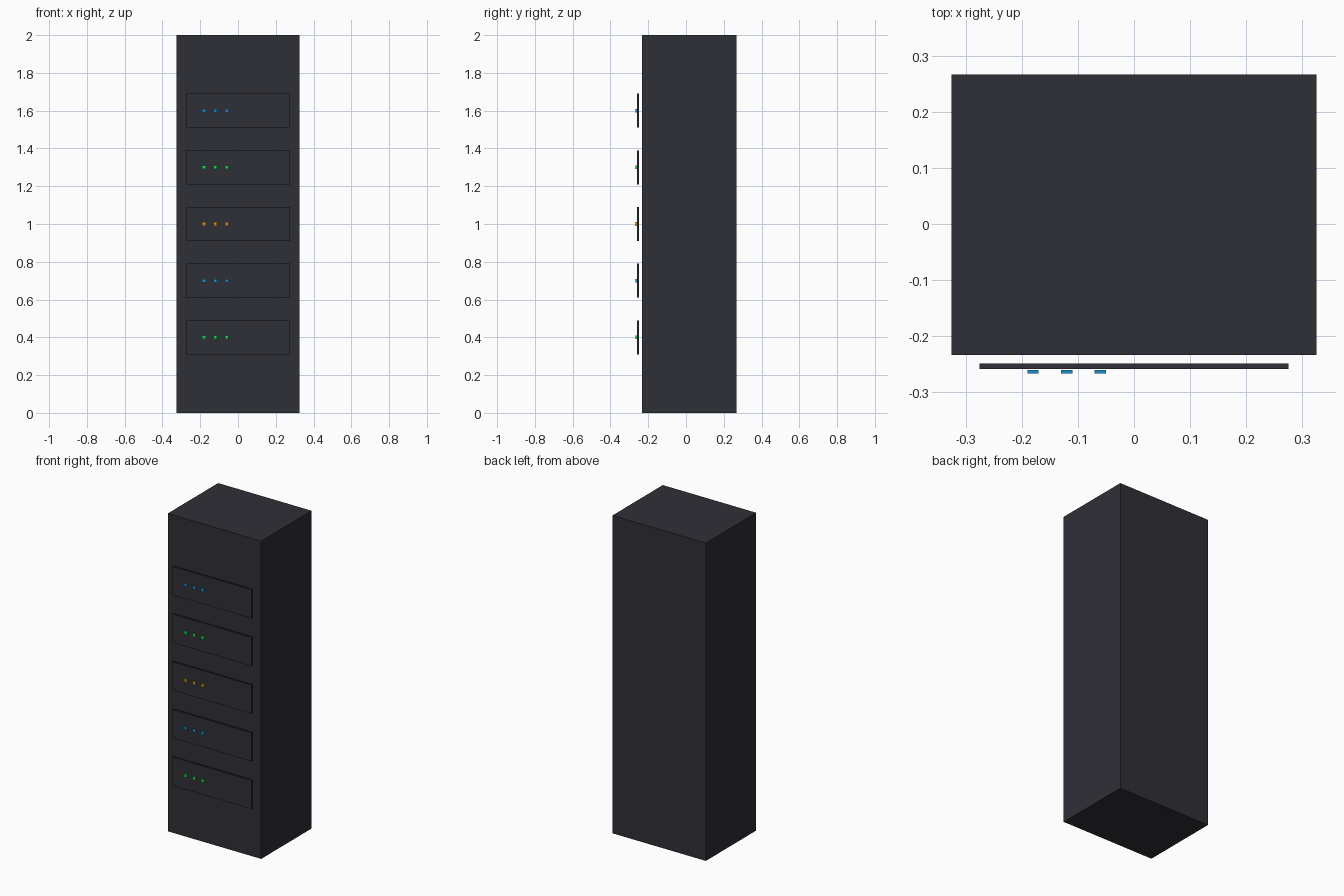
import bpy

if "Cube" in bpy.data.objects:
    bpy.data.objects.remove(bpy.data.objects["Cube"])


def material(name, rgb):
    mat = bpy.data.materials.new(name)
    mat.diffuse_color = (*rgb, 1)
    mat.use_nodes = True
    mat.node_tree.nodes["Principled BSDF"].inputs["Base Color"].default_value = mat.diffuse_color
    return mat


def box(name, centre, size, mat):
    bpy.ops.mesh.primitive_cube_add(size=1, location=centre)
    ob = bpy.context.object
    ob.name = name
    ob.scale = size
    bpy.ops.object.transform_apply(location=False, rotation=False, scale=True)
    ob.data.materials.append(mat)
    return ob


dark = material("dark_metal", (0.028, 0.028, 0.038))
green = material("green_light", (0.01, 0.70, 0.07))
blue = material("blue_light", (0.01, 0.28, 0.68))
amber = material("amber_light", (0.62, 0.30, 0.01))

# Cabinet body
y0 = 0.0165
box("cabinet", (0, y0, 1), (0.65, 0.5, 2), dark)

# Floating front panels, each with three indicator lights, bottom to top
for i, colour in enumerate((green, blue, amber, green, blue)):
    z = 0.4 + 0.3 * i
    box(f"front_panel_{i + 1}", (0, y0 - 0.27, z), (0.55, 0.01, 0.18), dark)
    for j in range(3):
        box(f"indicator_light_{i + 1}_{j + 1}",
            (-0.18 + 0.06 * j, y0 - 0.28, z), (0.02, 0.006, 0.02), colour)
